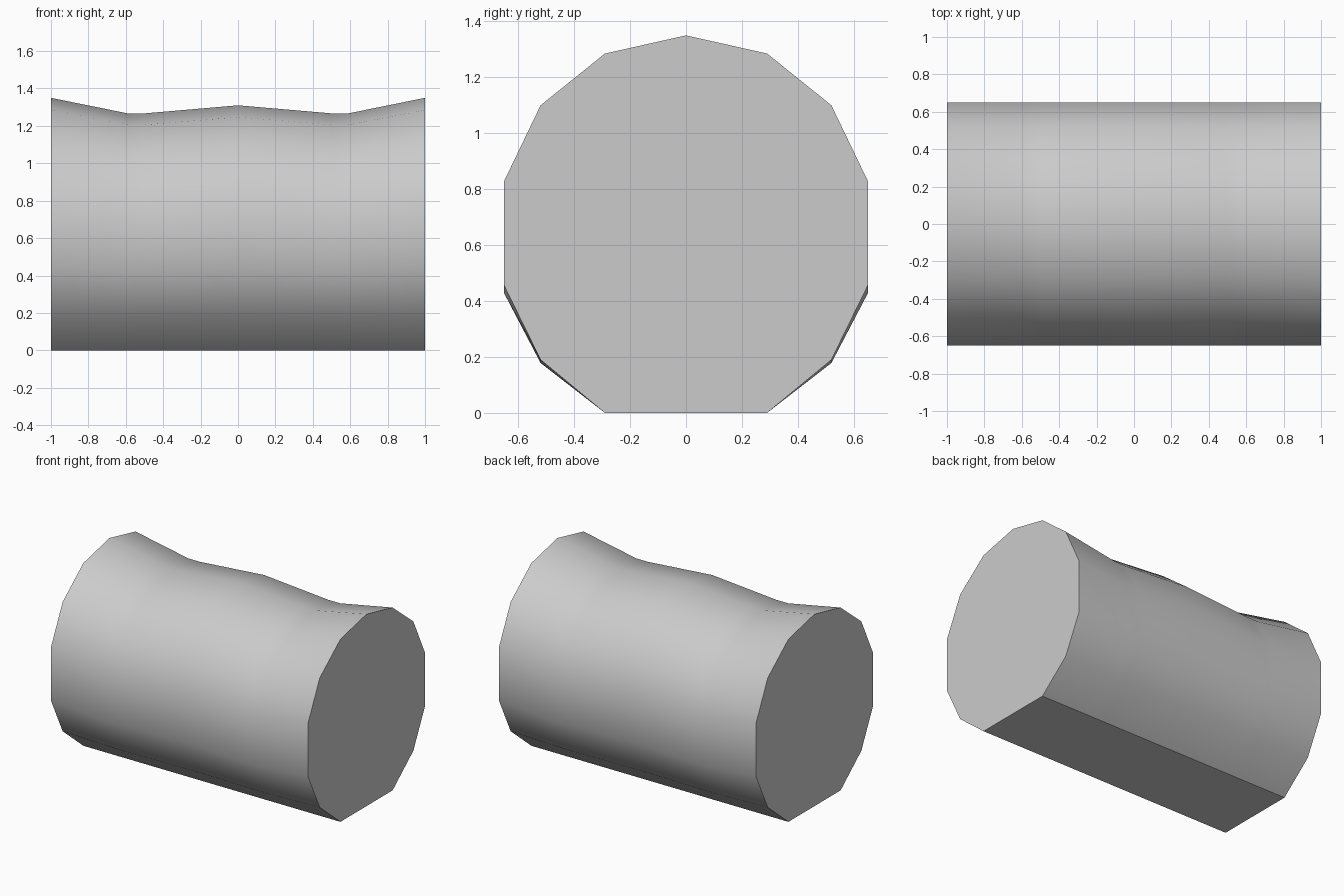
import bpy, bmesh, math

if "Cube" in bpy.data.objects:
    bpy.data.objects.remove(bpy.data.objects["Cube"])

# Half cross-section (y, z) from the bottom edge up to the crown
half = [(0.29, 0.0), (0.52, 0.19), (0.65, 0.455), (0.65, 0.83),
        (0.52, 1.10), (0.29, 1.285)]
profile = half + [(0.0, 1.35)] + [(-y, z) for y, z in reversed(half)]

# Stations along the length: (x, height of the crown)
stations = [(-1, 1.35), (-0.59, 1.267), (-0.5, 1.267), (0, 1.31),
            (0.5, 1.267), (0.59, 1.267), (1, 1.35)]

# Loft the dented barrel body
bm = bmesh.new()
rings = [[bm.verts.new((x, y, z * top / 1.35)) for y, z in profile]
         for x, top in stations]
n = len(profile)
for a, b in zip(rings, rings[1:]):
    for i in range(n):
        j = (i + 1) % n
        bm.faces.new((a[i], a[j], b[j], b[i]))

# Flat end caps
bm.faces.new(rings[0])
bm.faces.new(rings[-1])
bmesh.ops.recalc_face_normals(bm, faces=bm.faces)

mesh = bpy.data.meshes.new("dented_barrel")
bm.to_mesh(mesh)
bm.free()
barrel = bpy.data.objects.new("dented_barrel", mesh)
bpy.context.collection.objects.link(barrel)

# Smooth sides with sharp ends and bottom
bpy.context.view_layer.objects.active = barrel
barrel.select_set(True)
bpy.ops.object.shade_smooth_by_angle(angle=math.radians(30))
